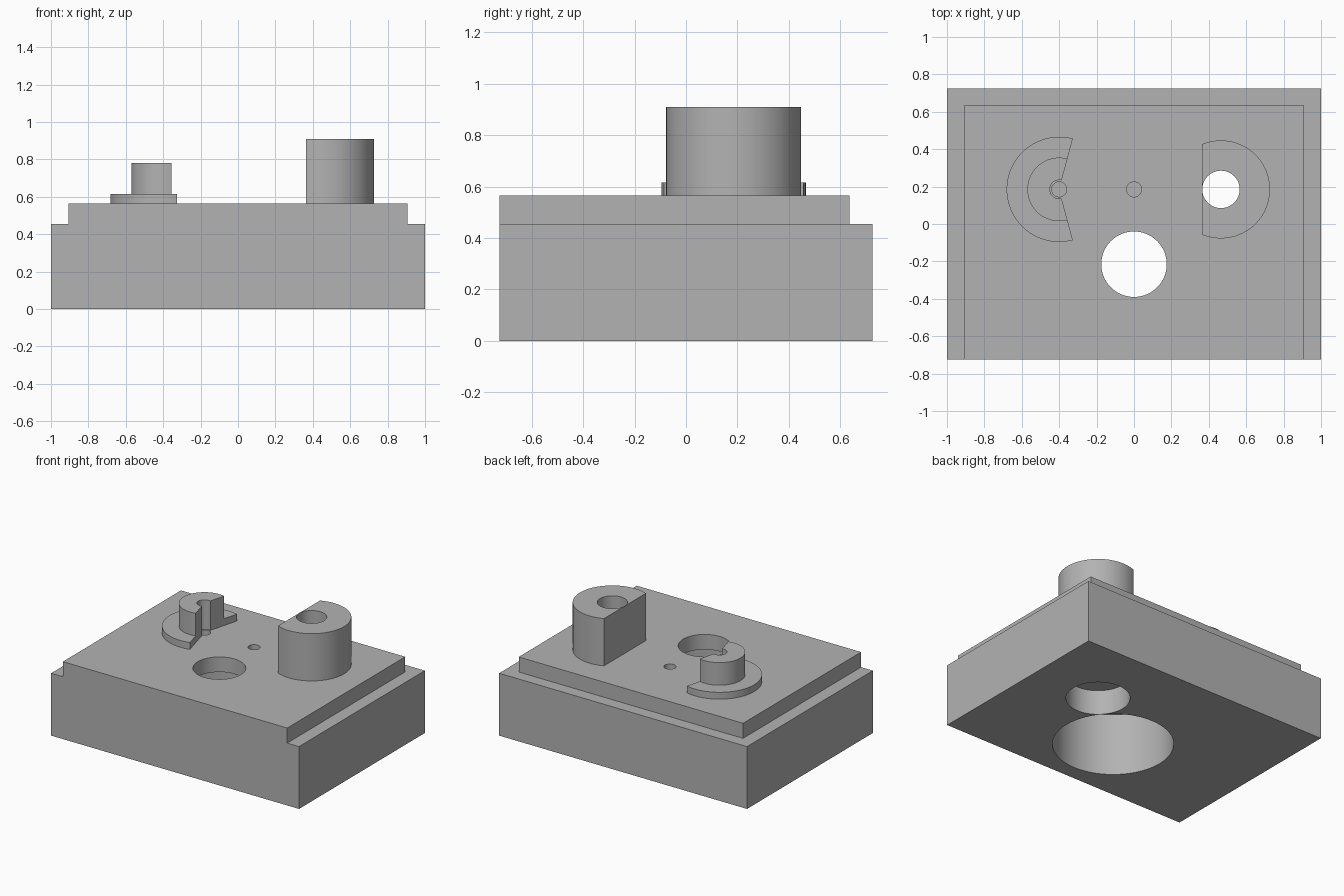
import bpy
import bmesh
from math import acos, cos, pi, radians, sin

default_cube = bpy.data.objects.get("Cube")
if default_cube:
    bpy.data.objects.remove(default_cube, do_unlink=True)

GREY = (0.45, 0.45, 0.45, 1)
grey = bpy.data.materials.new("plain grey")
grey.use_nodes = True
grey.diffuse_color = GREY
grey.node_tree.nodes["Principled BSDF"].inputs["Base Color"].default_value = GREY

# Main levels and feature centres
STEP_Z, DECK_Z = 0.455, 0.565
BACK, FRONT = 0.725, -0.725
ROW_Y = 0.185
KNOB, PILOT, BOSS, WELL = (-0.4, ROW_Y), (0, ROW_Y), (0.465, ROW_Y), (0, -0.215)


def prism(name, outline, z0, z1):
    """Extrude a flat outline from z0 up to z1."""
    bm = bmesh.new()
    face = bm.faces.new([bm.verts.new((x, y, z0)) for x, y in outline])
    top = bmesh.ops.extrude_face_region(bm, geom=[face])["geom"]
    bmesh.ops.translate(bm, vec=(0, 0, z1 - z0),
                        verts=[v for v in top if isinstance(v, bmesh.types.BMVert)])
    bmesh.ops.recalc_face_normals(bm, faces=bm.faces)
    mesh = bpy.data.meshes.new(name)
    bm.to_mesh(mesh)
    bm.free()
    mesh.materials.append(grey)
    obj = bpy.data.objects.new(name, mesh)
    bpy.context.collection.objects.link(obj)
    return obj


def arc(centre, radius, start, end, steps=64):
    return [(centre[0] + radius * cos(start + (end - start) * i / steps),
             centre[1] + radius * sin(start + (end - start) * i / steps))
            for i in range(steps + 1)]


def rectangle(half_width, y0, y1):
    return [(-half_width, y0), (half_width, y0), (half_width, y1), (-half_width, y1)]


def bore(obj, centre, radius, z0, z1):
    """Drill a round hole between two heights."""
    cutter = prism(obj.name + "_cutter", arc(centre, radius, 0, 2 * pi)[:-1], z0, z1)
    cutter.hide_render = True
    cut = obj.modifiers.new("bore", "BOOLEAN")
    cut.operation = "DIFFERENCE"
    cut.solver = "EXACT"
    cut.object = cutter
    bpy.context.view_layer.objects.active = obj
    bpy.ops.object.modifier_apply(modifier=cut.name)
    bpy.data.objects.remove(cutter, do_unlink=True)


# Lower block with the wide well and the stepped bore under the boss
block = prism("base_block", rectangle(1, FRONT, BACK), 0, STEP_Z)
bore(block, WELL, 0.4, -0.1, 1)
bore(block, BOSS, 0.212, -0.1, 0.18)
bore(block, BOSS, 0.1, 0.1, 1)

# Raised deck, flush at the front, with through holes and blind pilot holes
deck = prism("top_deck", rectangle(0.905, FRONT, 0.635), STEP_Z, DECK_Z)
bore(deck, WELL, 0.175, 0.3, 1)
bore(deck, BOSS, 0.1, 0.3, 1)
for spot in (PILOT, KNOB):
    bore(deck, spot, 0.04, 0.47, 1)

# Tall boss: a cylinder with one flat side and a bore
boss_radius = 0.262
flat_angle = acos(-0.102 / boss_radius)
boss = prism("flat_sided_boss", arc(BOSS, boss_radius, -flat_angle, flat_angle), DECK_Z, 0.91)
bore(boss, BOSS, 0.1, 0.3, 1)

# Open knob and its flange: ring sectors with the same wedge removed
wedge = radians(75)


def ring_sector(name, radius, z0, z1):
    outline = arc(KNOB, radius, wedge, 2 * pi - wedge)
    outline += arc(KNOB, 0.05, 2 * pi - wedge, wedge, 32)
    return prism(name, outline, z0, z1)


flange = ring_sector("knob_flange", 0.281, DECK_Z, 0.615)
knob = ring_sector("open_knob", 0.17, 0.615, 0.78)

# Smooth the round walls, keep the edges crisp
bpy.ops.object.select_all(action="DESELECT")
for part in (block, deck, boss, flange, knob):
    part.select_set(True)
bpy.context.view_layer.objects.active = block
bpy.ops.object.shade_smooth_by_angle(angle=radians(30))
